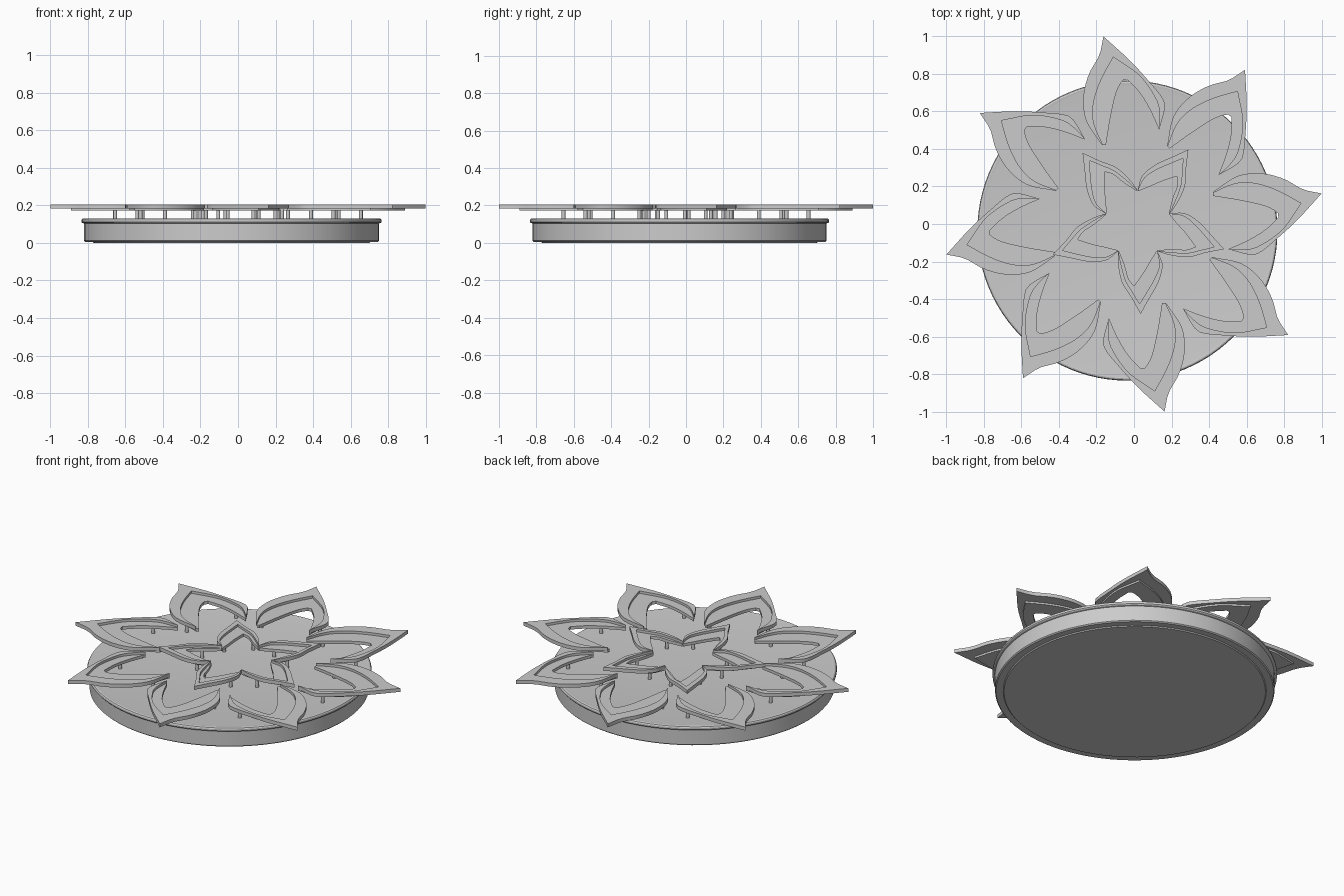
import bpy, bmesh, math
from mathutils import Vector, Matrix

if "Cube" in bpy.data.objects:
    bpy.data.objects.remove(bpy.data.objects["Cube"])

grey = bpy.data.materials.new("grey")
grey.diffuse_color = (0.6, 0.6, 0.6, 1)
grey.use_nodes = True
grey.node_tree.nodes["Principled BSDF"].inputs["Base Color"].default_value = grey.diffuse_color


def finish(name, bm, angle=30):
    bmesh.ops.recalc_face_normals(bm, faces=bm.faces)
    me = bpy.data.meshes.new(name)
    bm.to_mesh(me)
    bm.free()
    me.materials.append(grey)
    ob = bpy.data.objects.new(name, me)
    bpy.context.collection.objects.link(ob)
    bpy.ops.object.select_all(action='DESELECT')
    ob.select_set(True)
    bpy.context.view_layer.objects.active = ob
    bpy.ops.object.shade_smooth_by_angle(angle=math.radians(angle))
    return ob


def smooth(pts, n=8):
    # Catmull-Rom through the points
    p = [Vector(q) for q in pts]
    p = [2 * p[0] - p[1]] + p + [2 * p[-1] - p[-2]]
    out = []
    for i in range(1, len(p) - 2):
        a, b, c, d = p[i - 1:i + 3]
        for k in range(n):
            t = k / n
            out.append(0.5 * (2 * b + (c - a) * t + (2 * a - 5 * b + 4 * c - d) * t ** 2
                              + (3 * b - a - 3 * c + d) * t ** 3))
    return out + [p[-2]]


def resample(pts, n):
    acc = [0]
    for a, b in zip(pts, pts[1:]):
        acc.append(acc[-1] + (b - a).length)
    out, j = [], 0
    for k in range(n + 1):
        s = acc[-1] * k / n
        while j < len(pts) - 2 and acc[j + 1] < s:
            j += 1
        t = (s - acc[j]) / max(acc[j + 1] - acc[j], 1e-9)
        out.append(pts[j].lerp(pts[j + 1], min(t, 1)))
    return out


def line(left, tip, right, n=16):
    # edge running from the left foot to the sharp tip to the right foot
    return resample(smooth(left + [tip]), n)[:-1] + resample(smooth([tip] + right), n)


def band(name, a, b, z0, z1, rot):
    # flat strip of even thickness between two edges
    bm = bmesh.new()
    rings = [[bm.verts.new(rot @ Vector((q.x, q.y, z)))
              for q, z in ((p, z0), (r, z0), (r, z1), (p, z1))] for p, r in zip(a, b)]
    for r, s in zip(rings, rings[1:]):
        for i in range(4):
            j = (i + 1) % 4
            bm.faces.new((r[i], r[j], s[j], s[i]))
    bm.faces.new(rings[0])
    bm.faces.new(rings[-1][::-1])
    bmesh.ops.remove_doubles(bm, verts=bm.verts, dist=1e-5)
    finish(name, bm)


def pin(name, x, y, rot):
    bm = bmesh.new()
    bmesh.ops.create_cone(bm, cap_ends=True, segments=16, radius1=0.01, radius2=0.01, depth=0.055,
                          matrix=rot @ Matrix.Translation((x, y, 0.1515)))
    finish(name, bm)


def flower(name, count, centre, outer, middle, inner, pins):
    o, m, i = line(*outer), line(*middle), line(*inner)
    for k in range(count):
        c = Matrix.Translation((*centre, 0))
        rot = c @ Matrix.Rotation(math.tau * k / count, 4, 'Z') @ c.inverted()
        band(f"{name}_petal_rim_{k}", o, m, 0.183, 0.205, rot)
        band(f"{name}_petal_inset_{k}", m, i, 0.172, 0.19, rot)
        for j, (x, y) in enumerate(pins):
            pin(f"{name}_pin_{k}_{j}", x, y, rot)


# round base with a lipped rim
profile = [(0, 0), (0.735, 0), (0.74, 0.006), (0.78, 0.006), (0.786, 0.012), (0.786, 0.104),
           (0.796, 0.107), (0.8, 0.112), (0.8, 0.122), (0.796, 0.128), (0.788, 0.131), (0.77, 0.128), (0, 0.128)]
bm = bmesh.new()
vs = [bm.verts.new((r - 0.0, 0, z)) for r, z in profile]
es = [bm.edges.new(e) for e in zip(vs, vs[1:])]
bmesh.ops.spin(bm, geom=vs + es, axis=(0, 0, 1), cent=(0, 0, 0), angle=math.tau, steps=96, use_duplicate=False)
bmesh.ops.remove_doubles(bm, verts=bm.verts, dist=1e-4)
bmesh.ops.translate(bm, verts=bm.verts, vec=(-0.035, -0.035, 0))
finish("base_disc", bm)

# eight large outer petals
flower("outer", 8, (0, 0),
       ([(-.17, .42), (-.255, .55), (-.27, .68), (-.24, .80), (-.185, .90)], (-.163, 1.0),
        [(-.02, .87), (.08, .76), (.15, .675), (.165, .62), (.135, .505)]),
       ([(-.165, .42), (-.215, .54), (-.215, .65), (-.175, .77)], (-.11, .89),
        [(.03, .79), (.115, .67), (.135, .6), (.135, .505)]),
       ([(-.15, .42), (-.125, .57), (-.095, .70), (-.06, .765)], (-.035, .77),
        [(.03, .70), (.085, .61), (.133, .505)]),
       [(-.2, .52), (.105, .655)])

# five small inner petals
flower("inner", 5, (0.02, 0),
       ([(-.085, -.144), (-.085, -.21), (-.065, -.31), (-.015, -.39)], (.035, -.48),
        [(.08, -.4), (.13, -.31), (.152, -.22), (.125, -.144)]),
       ([(-.083, -.144), (-.07, -.21), (-.045, -.30), (-.01, -.36)], (.03, -.425),
        [(.07, -.36), (.11, -.29), (.135, -.22), (.123, -.144)]),
       ([(-.08, -.144), (-.05, -.22), (-.03, -.29)], (0, -.33),
        [(.05, -.26), (.085, -.2), (.12, -.144)]),
       [(-.055, -.25), (.11, -.23)])
